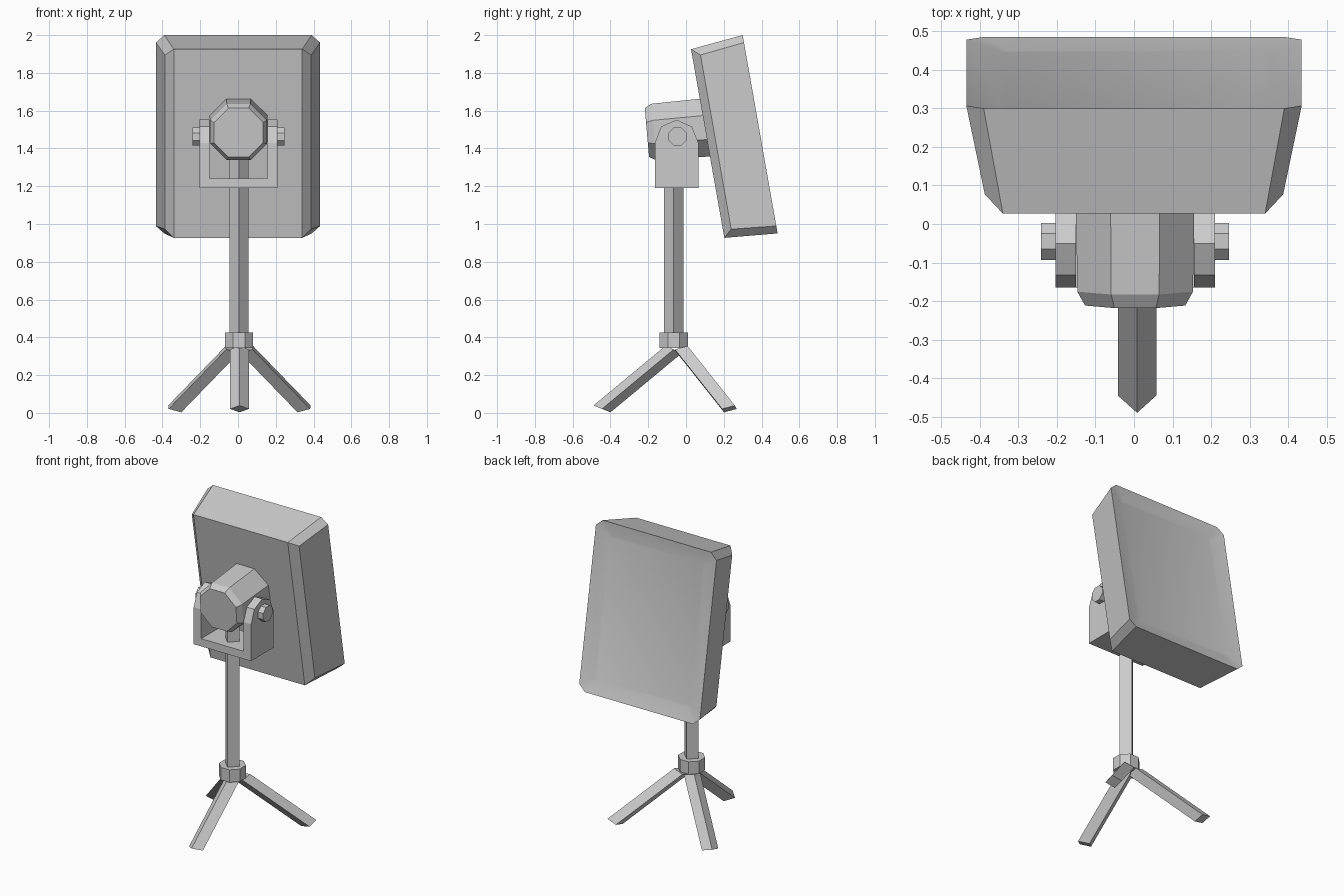
import bpy, bmesh
from math import sin, cos, pi, radians
from mathutils import Vector

if "Cube" in bpy.data.objects:
    bpy.data.objects.remove(bpy.data.objects["Cube"])


def loft(name, rings, extra=None, smooth=False, mirror=None):
    """Skin rings of equal length; extra = cap faces as vertex indices (default: both end caps)."""
    bm = bmesh.new()
    rows = [[bm.verts.new(p) for p in r] for r in rings]
    n = len(rows[0])
    for a, b in zip(rows, rows[1:]):
        for i in range(n):
            j = (i + 1) % n
            bm.faces.new((a[i], a[j], b[j], b[i]))
    flat = [v for r in rows for v in r]
    for f in extra or [range(n), range(len(flat) - n, len(flat))]:
        bm.faces.new([flat[i] for i in f])
    bmesh.ops.recalc_face_normals(bm, faces=bm.faces)
    me = bpy.data.meshes.new(name)
    bm.to_mesh(me)
    bm.free()
    ob = bpy.data.objects.new(name, me)
    bpy.context.collection.objects.link(ob)
    if smooth:
        bpy.ops.object.select_all(action='DESELECT')
        ob.select_set(True)
        bpy.context.view_layer.objects.active = ob
        bpy.ops.object.shade_smooth_by_angle(angle=radians(30))
    if mirror:
        m = ob.modifiers.new("mirror", 'MIRROR')
        m.mirror_object = None
    return ob


def ring(center, r, n, a, b, phase=0.0):
    """Regular n-gon around center in the plane of vectors a, b."""
    c, a, b = Vector(center), Vector(a), Vector(b)
    return [c + a * r * cos(phase + 2 * pi * i / n) + b * r * sin(phase + 2 * pi * i / n)
            for i in range(n)]


X, Y, Z = Vector((1, 0, 0)), Vector((0, 1, 0)), Vector((0, 0, 1))
CX, CY = 0.005, -0.065
OCT = 1 / cos(pi / 8)

# Tilted head: tapered box with chamfered corners and a shallow recessed panel
t = radians(10)
up, out = Vector((0, -sin(t), cos(t))), Vector((0, cos(t), sin(t)))
head_c = Vector((0, 0.3925, 1.475))


def head_ring(a, b):
    quarter = [a, b]
    pts = []
    for sx, su, q in ((1, 1, quarter), (1, -1, quarter[::-1]), (-1, -1, quarter), (-1, 1, quarter[::-1])):
        pts += [head_c + X * sx * x + up * su * u + out * v for x, u, v in q]
    return pts


loft("lamp_head", [
    head_ring((0.34, 0.507, -0.282), (0.387, 0.468, -0.238)),
    head_ring((0.39, 0.533, 0), (0.435, 0.493, 0)),
    head_ring((0.325, 0.448, -0.022), (0.345, 0.43, -0.022)),
], extra=[(0, 3, 4, 7), (0, 1, 2, 3), (4, 5, 6, 7), range(16, 24)], smooth=True)

# Octagonal housing behind the head, slightly tilted
t = radians(5)
h_up, h_out = Vector((0, -sin(t), cos(t))), Vector((0, cos(t), sin(t)))
h_c = Vector((0.003, -0.17, 1.487))
loft("housing", [ring(h_c + h_out * d, r * OCT, 8, X, h_up, pi / 8)
                 for d, r in ((-0.037, 0.13), (0, 0.15), (0.31, 0.155))])

# Bracket cheeks with faceted tops
profile = [(-0.165, 1.19), (0.065, 1.19), (0.065, 1.43), (0.032, 1.515),
           (-0.05, 1.552), (-0.132, 1.515), (-0.165, 1.43)]
for side, s in (("left", -1), ("right", 1)):
    loft(side + "_bracket_cheek", [[(CX * 0.6 + s * x, y, z) for y, z in profile] for x in (0.153, 0.207)])
    # Octagonal pivot knob
    loft(side + "_pivot_knob", [ring((CX * 0.6 + s * x, -0.045, 1.463), 0.048 * OCT, 8, Y, Z, pi / 8)
                                for x in (0.2, 0.244)])

# Bracket base bar
loft("bracket_base", [[(x, -0.165, z), (x, 0.065, z), (x, 0.065, z + 0.05), (x, -0.165, z + 0.05)]
                      for x, z in ((-0.152, 1.19), (0.158, 1.19))])

# Square pole set on its corner
loft("pole", [ring((CX, CY, z), 0.051, 4, X, Y) for z in (0.36, 1.36)])

# Octagonal hub
loft("leg_hub", [ring((CX, CY, z), 0.075 * OCT, 8, X, Y, pi / 8) for z in (0.343, 0.425)])

# Three slanted diamond-section legs
for name, start, end in (("front_leg", (0.008, -0.065), (0.008, -0.445)),
                         ("right_leg", (0.045, -0.02), (0.35, 0.23)),
                         ("left_leg", (-0.03, -0.02), (-0.335, 0.23))):
    a, b = Vector((*start, 0.336)), Vector((*end, 0.021))
    radial = Vector((b.x - a.x, b.y - a.y, 0)).normalized()
    across = Z.cross(radial) * 0.05
    ridge = radial * 0.045 + Z * 0.018
    loft(name, [[c + ridge, c + across, c - ridge, c - across] for c in (a, b)])
